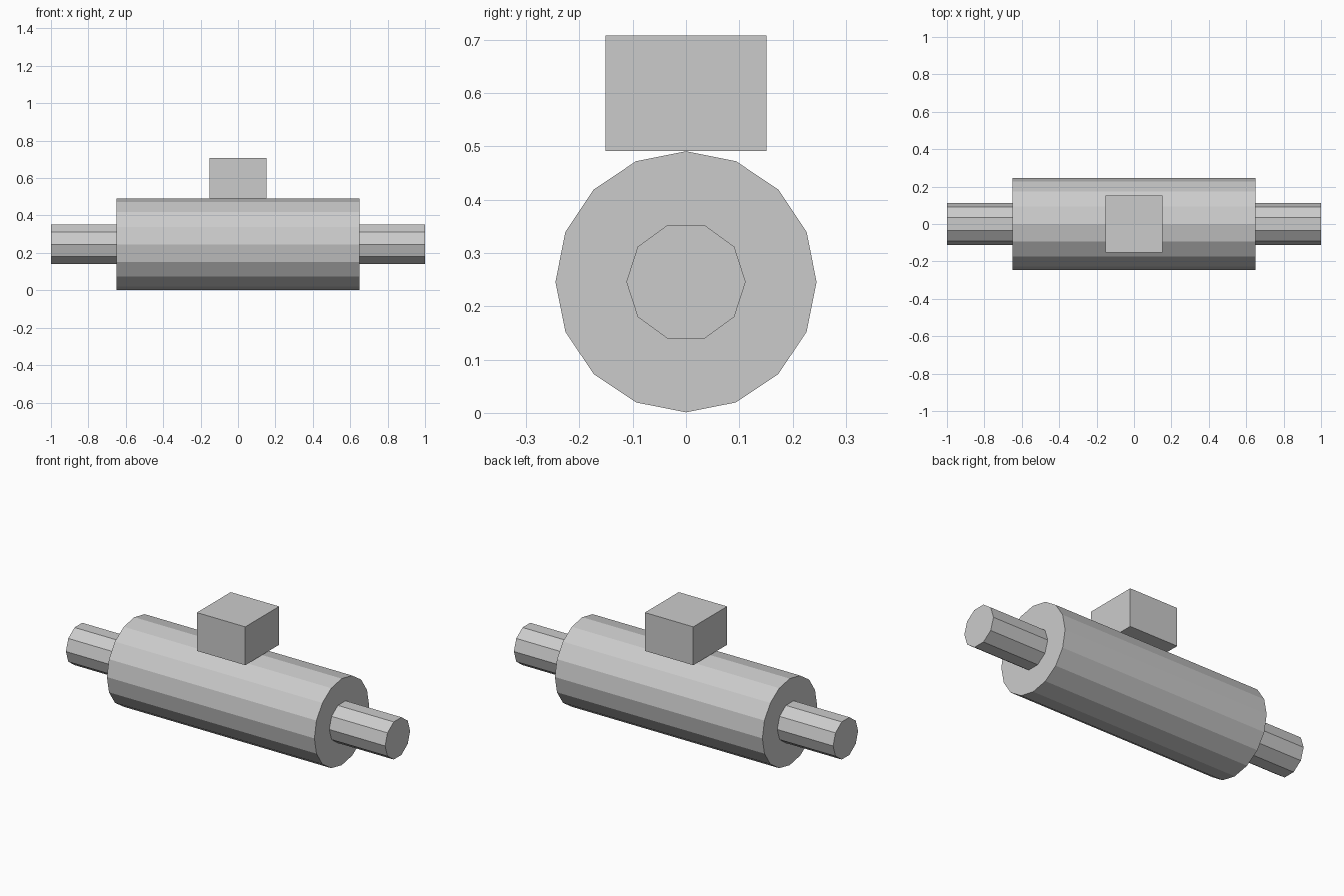
import bpy
import bmesh
from math import cos, sin, tau

if "Cube" in bpy.data.objects:
    bpy.data.objects.remove(bpy.data.objects["Cube"])

AXIS_Z = 0.246


def finish(name, bm):
    bmesh.ops.recalc_face_normals(bm, faces=bm.faces)
    mesh = bpy.data.meshes.new(name)
    bm.to_mesh(mesh)
    bm.free()
    obj = bpy.data.objects.new(name, mesh)
    bpy.context.collection.objects.link(obj)
    return obj


def rod(name, sides, radius, half_length):
    """Flat-shaded prism along x, with its first corner on +y."""
    bm = bmesh.new()
    ring = [bm.verts.new((-half_length,
                          radius * cos(tau * i / sides),
                          AXIS_Z + radius * sin(tau * i / sides)))
            for i in range(sides)]
    cap = bm.faces.new(ring)
    ext = bmesh.ops.extrude_face_region(bm, geom=[cap], use_keep_orig=True)
    moved = [g for g in ext["geom"] if isinstance(g, bmesh.types.BMVert)]
    bmesh.ops.translate(bm, verts=moved, vec=(2 * half_length, 0, 0))
    return finish(name, bm)


def box(name, size, center):
    bm = bmesh.new()
    bmesh.ops.create_cube(bm, size=1)
    bmesh.ops.scale(bm, verts=bm.verts, vec=size)
    bmesh.ops.translate(bm, verts=bm.verts, vec=center)
    return finish(name, bm)


# Wide barrel and the thin shaft running through it
rod("barrel", 16, 0.245, 0.65)
rod("shaft", 10, 0.112, 1.0)

# Block resting on the barrel
box("top_block", (0.303, 0.303, 0.217), (0, 0, 0.6))
